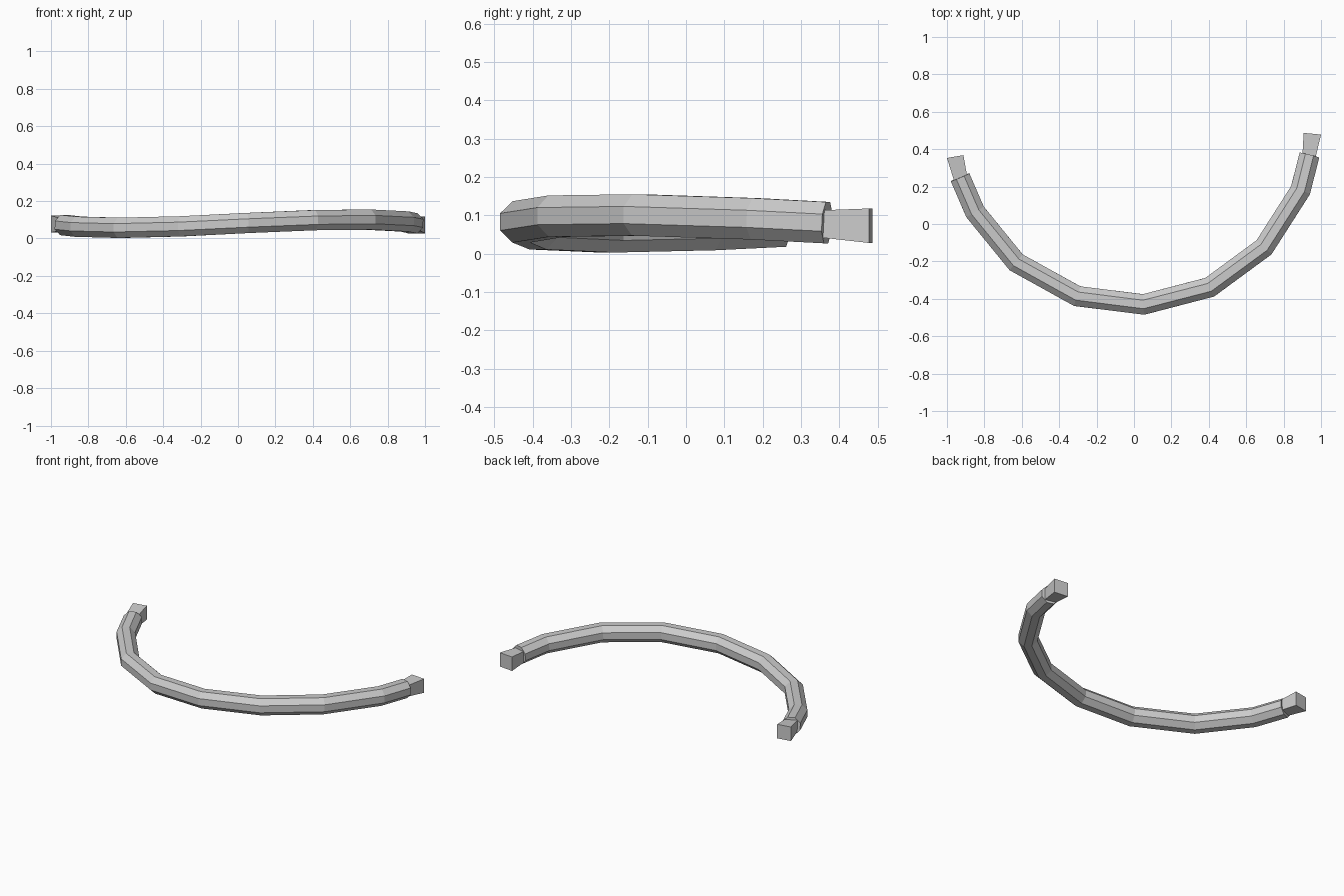
import bpy, math
from mathutils import Vector

if "Cube" in bpy.data.objects:
    bpy.data.objects.remove(bpy.data.objects["Cube"])

UP = Vector((0, 0, 1))


def mesh_object(name, verts, faces):
    mesh = bpy.data.meshes.new(name)
    mesh.from_pydata(verts, [], faces)
    mesh.update()
    obj = bpy.data.objects.new(name, mesh)
    bpy.context.collection.objects.link(obj)
    return obj


def loft(name, rings):
    """Skin equal-sized rings of points and cap both ends."""
    n = len(rings[0])
    faces = [(i * n + j, i * n + (j + 1) % n, (i + 1) * n + (j + 1) % n, (i + 1) * n + j)
             for i in range(len(rings) - 1) for j in range(n)]
    faces += [tuple(reversed(range(n))),
              tuple(range((len(rings) - 1) * n, len(rings) * n))]
    return mesh_object(name, [v for r in rings for v in r], faces)


# Curved octagonal bar, mitred at each bend
path = [Vector(p) for p in (
    (-0.93, 0.25, 0.072), (-0.85, 0.065, 0.063), (-0.63, -0.205, 0.057),
    (-0.303, -0.386, 0.065), (0.052, -0.43, 0.083), (0.405, -0.338, 0.098),
    (0.695, -0.125, 0.101), (0.89, 0.18, 0.091), (0.938, 0.368, 0.081))]
FLAT = 0.054
R = FLAT / math.cos(math.pi / 8)
rings = []
for i, p in enumerate(path):
    a = (p - path[max(i - 1, 0)]).normalized()
    b = (path[min(i + 1, len(path) - 1)] - p).normalized()
    t = (a + b).normalized()
    side = t.cross(UP).normalized()
    up = side.cross(t)
    mitre = 1 / max(t.dot(b), t.dot(a)) if 0 < i < len(path) - 1 else 1
    rings.append([p + side * (R * mitre * math.cos(k)) + up * (R * math.sin(k))
                  for k in (math.pi / 8 + j * math.pi / 4 for j in range(8))])
loft("curved_bar", rings)


# Flared square sockets at the two ends
def socket(name, inner, outer):
    def ring(left, right, z0, z1):
        return [(*right, z0), (*right, z1), (*left, z1), (*left, z0)]
    loft(name, [ring(*inner), ring(*outer)])


socket("right_end_socket",
       ((0.90, 0.355), (0.968, 0.345), 0.043, 0.113),
       ((0.907, 0.487), (1.0, 0.478), 0.028, 0.118))
socket("left_end_socket",
       ((-0.96, 0.225), (-0.892, 0.255), 0.040, 0.110),
       ((-1.0, 0.353), (-0.912, 0.368), 0.032, 0.123))
